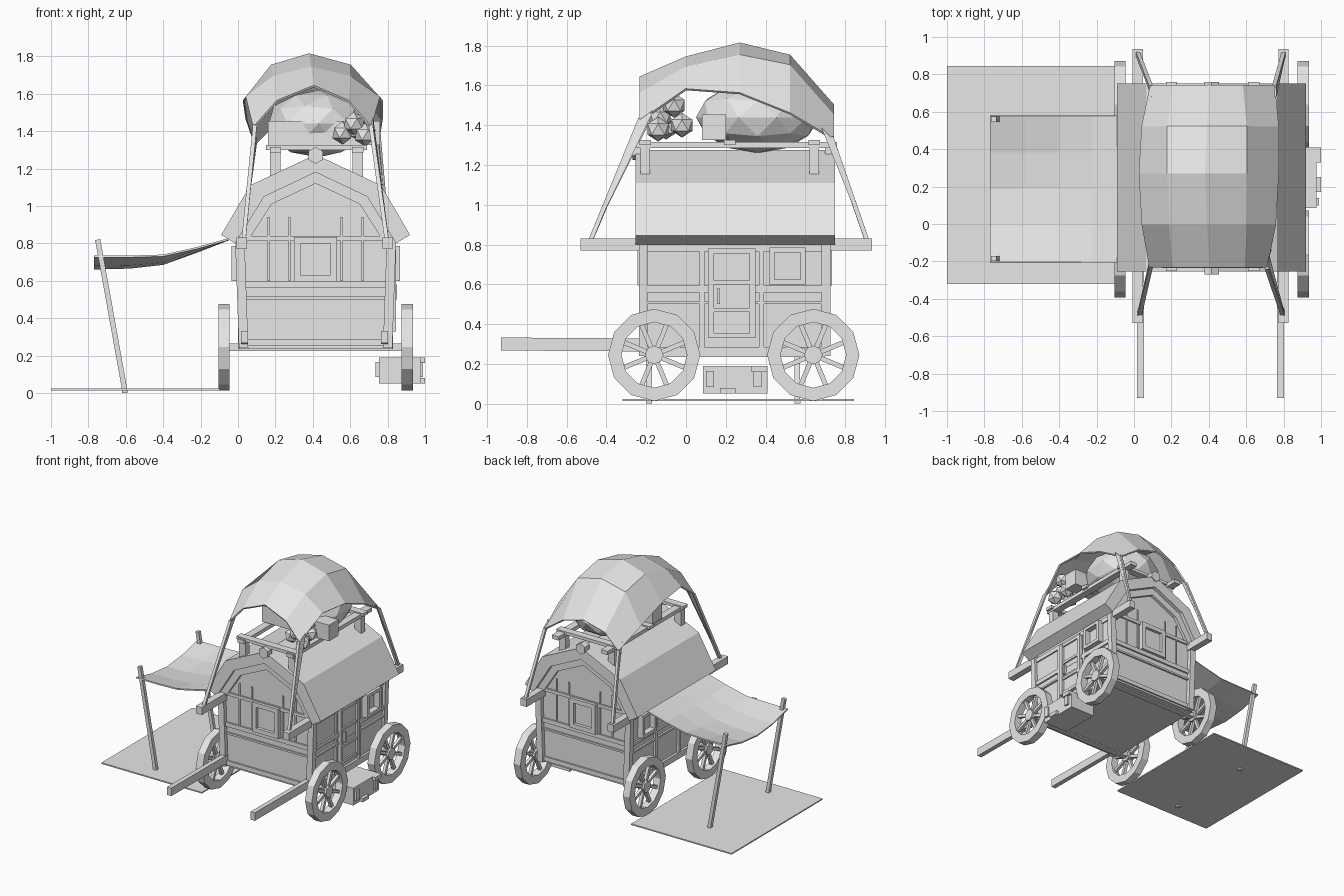
import bpy, bmesh, math
from mathutils import Vector

cube = bpy.data.objects.get("Cube")
if cube:
    bpy.data.objects.remove(cube, do_unlink=True)

GREY = bpy.data.materials.new("plain_grey")
GREY.use_nodes = True
GREY.diffuse_color = (0.8, 0.8, 0.8, 1)
GREY.node_tree.nodes["Principled BSDF"].inputs["Base Color"].default_value = (0.8, 0.8, 0.8, 1)


def finish(name, bm):
    bmesh.ops.recalc_face_normals(bm, faces=bm.faces)
    me = bpy.data.meshes.new(name)
    bm.to_mesh(me)
    bm.free()
    me.materials.append(GREY)
    ob = bpy.data.objects.new(name, me)
    bpy.context.scene.collection.objects.link(ob)
    return ob


def prism(name, loop, offset):
    """Extrude a closed loop of points along an offset vector."""
    bm = bmesh.new()
    face = bm.faces.new([bm.verts.new(p) for p in loop])
    out = bmesh.ops.extrude_face_region(bm, geom=[face], use_keep_orig=True)
    verts = [g for g in out["geom"] if isinstance(g, bmesh.types.BMVert)]
    bmesh.ops.translate(bm, verts=verts, vec=offset)
    return finish(name, bm)


def box(name, x, y, z):
    loop = [(x[0], y[0], z[0]), (x[1], y[0], z[0]), (x[1], y[1], z[0]), (x[0], y[1], z[0])]
    return prism(name, loop, (0, 0, z[1] - z[0]))


def beam(name, a, b, w, h):
    """Square bar from a to b."""
    a, b = Vector(a), Vector(b)
    d = (b - a).normalized()
    side = d.cross((0, 0, 1) if abs(d.z) < 0.8 else (0, 1, 0)).normalized()
    up = side.cross(d)
    loop = [a + side * w / 2 * i + up * h / 2 * j for i, j in ((-1, -1), (1, -1), (1, 1), (-1, 1))]
    return prism(name, loop, b - a)


def sheet(name, xs, ys, height, thick):
    """Faceted cloth over a grid; height(i, j) gives a point's position."""
    bm = bmesh.new()
    rows = [[bm.verts.new(height(i, j)) for i in range(xs)] for j in range(ys)]
    for j in range(ys - 1):
        for i in range(xs - 1):
            bm.faces.new((rows[j][i], rows[j][i + 1], rows[j + 1][i + 1], rows[j + 1][i]))
    ob = finish(name, bm)
    mod = ob.modifiers.new("thickness", "SOLIDIFY")
    mod.thickness = thick
    mod.offset = 0
    return ob


def ball(name, centre, size, detail=1):
    bm = bmesh.new()
    bmesh.ops.create_icosphere(bm, subdivisions=detail, radius=1)
    bmesh.ops.scale(bm, verts=bm.verts, vec=size)
    bmesh.ops.translate(bm, verts=bm.verts, vec=centre)
    return finish(name, bm)


MID = 0.415


def gable(half, y):
    """Mirror a half profile (outermost first, ridge last) about the ridge."""
    left = [(MID - dx, y, z) for dx, z in half]
    return left + [(2 * MID - px, y, z) for px, y, z in left[-2::-1]]


# Cabin and gambrel roof
EAVE = [(0.43, 0.80), (0.275, 1.05), (0, 1.18)]
prism("cabin", gable([(0.395, 0.25), (0.405, 0.8)] + EAVE[1:], -0.205), (0, 0.9, 0))
outer = gable([(0.505, 0.845), (0.35, 1.11), (0, 1.275)], -0.255)
prism("roof", outer + gable(EAVE, -0.255)[::-1], (0, 1.005, 0))
box("floor_frame", (0.0, 0.83), (-0.21, 0.7), (0.235, 0.262))

# Trim on both end walls
for end, y0, y1 in (("front", -0.23, -0.2), ("back", 0.69, 0.72)):
    inner = gable([(0.37, 0.80), (0.235, 1.01), (0, 1.12)], y0)
    prism(end + "_gable_trim", gable(EAVE, y0) + inner[::-1], (0, y1 - y0, 0))
    for z0, z1 in ((0.25, 0.285), (0.5, 0.515), (0.56, 0.595), (0.815, 0.84)):
        box(end + "_rail", (0.02, 0.81), (y0 + 0.008, y1 - 0.008), (z0, z1))
    for side in (-1, 1):
        beam(end + "_corner_post", (MID + 0.385 * side, (y0 + y1) / 2, 0.24),
             (MID + 0.405 * side, (y0 + y1) / 2, 0.81), 0.05, 0.045)
        for dx in (0.14, 0.25):
            x = MID + dx * side
            box(end + "_batten", (x - 0.006, x + 0.006), (y0 + 0.012, y1 - 0.012), (0.6, 0.94))
    # Square window with raised frame
    for x in ((0.3, 0.335), (0.495, 0.53)):
        box(end + "_window_side", x, (y0 - 0.015, y1 + 0.015), (0.6, 0.83))
    for z in ((0.595, 0.63), (0.8, 0.835)):
        box(end + "_window_bar", (0.3, 0.53), (y0 - 0.015, y1 + 0.015), z)
    box(end + "_window_pane", (0.335, 0.495), (y0 + 0.01, y1 - 0.01), (0.62, 0.81))
    yc = (y0 + y1) / 2 + (-0.025 if end == "front" else 0.025)
    hexagon = [(MID + 0.045 * math.sin(k * math.pi / 3), yc - 0.03,
                1.27 + 0.045 * math.cos(k * math.pi / 3)) for k in range(6)]
    prism(end + "_ridge_knob", hexagon, (0, 0.06, 0))

# Trim on the long walls
for side, name in ((1, "left"), (-1, "right")):
    def wall(d0, d1):
        return sorted((MID + side * d0, MID + side * d1))
    for z0, z1 in ((0.25, 0.285), (0.5, 0.515), (0.56, 0.595), (0.765, 0.8)):
        box(name + "_wall_rail", wall(0.39, 0.415), (-0.21, 0.7), (z0, z1))
    windows = [0.42] if side == 1 else [-0.1, 0.42]
    for y in windows:
        for y0, y1, z0, z1 in ((0, 0.025, 0.6, 0.785), (0.155, 0.18, 0.6, 0.785),
                               (0, 0.18, 0.6, 0.625), (0, 0.18, 0.76, 0.785)):
            box(name + "_window_frame", wall(0.39, 0.45), (y + y0, y + y1), (z0, z1))
    for y in (0.08, 0.38):
        box(name + "_wall_stud", wall(0.39, 0.415), (y - 0.012, y + 0.012), (0.26, 0.8))

# Door with frame, cross bars and handle
for y in ((0.11, 0.14), (0.32, 0.35)):
    box("door_post", (0.8, 0.845), y, (0.33, 0.78))
for z in ((0.33, 0.355), (0.46, 0.48), (0.6, 0.62), (0.755, 0.78)):
    box("door_bar", (0.8, 0.84), (0.12, 0.34), z)
box("door_panel", (0.8, 0.828), (0.13, 0.33), (0.34, 0.77))
box("door_handle", (0.82, 0.85), (0.155, 0.172), (0.5, 0.58))

# Long upper beams, shafts and axles
for x, sx in ((0.02, 0.035), (0.8, 0.783)):
    for a, b in ((-0.53, -0.2), (0.69, 0.935)):
        box("rope_bracket", (x - 0.027, x + 0.027), (a, b), (0.77, 0.83))
    beam("shaft", (sx, -0.93, 0.3), (sx, -0.15, 0.295), 0.038, 0.065)
for y in (-0.16, 0.64):
    box("axle", (-0.06, 0.89), (y - 0.025, y + 0.025), (0.225, 0.265))

# Twelve-sided spoked wheels
for x in (-0.105, 0.875):
    for y in (-0.16, 0.64):
        bm = bmesh.new()
        rings = []
        for dx, r in ((0, 0.232), (0.06, 0.232), (0.06, 0.165), (0, 0.165)):
            rings.append([bm.verts.new((x + dx, y + r * math.sin(k * math.pi / 6),
                                        0.245 + r * math.cos(k * math.pi / 6))) for k in range(12)])
        for q in range(4):
            for k in range(12):
                m, n = rings[q], rings[(q + 1) % 4]
                bm.faces.new((m[k], m[(k + 1) % 12], n[(k + 1) % 12], n[k]))
        finish("wheel_rim", bm)
        hub = [(x + 0.003, y + 0.047 * math.sin(k * math.pi / 4), 0.245 + 0.047 * math.cos(k * math.pi / 4))
               for k in range(8)]
        prism("wheel_hub", hub, (0.054, 0, 0))
        for k in range(8):
            t = (k + 0.5) * math.pi / 4
            beam("wheel_spoke", (x + 0.03, y + 0.03 * math.sin(t), 0.245 + 0.03 * math.cos(t)),
                 (x + 0.03, y + 0.175 * math.sin(t), 0.245 + 0.175 * math.cos(t)), 0.024, 0.024)

# Side chest
box("chest", (0.755, 0.975), (0.085, 0.41), (0.05, 0.19))
box("chest_clasp", (0.97, 1.0), (0.17, 0.25), (0.05, 0.08))
box("chest_corner", (0.97, 1.0), (0.33, 0.41), (0.16, 0.19))
for y in (0.12, 0.36):
    box("chest_strap", (0.735, 0.99), (y - 0.02, y + 0.02), (0.085, 0.165))

# Roof rack
for x in (0.2, 0.64):
    box("rack_side_rail", (x - 0.03, x + 0.03), (-0.25, 0.76), (1.285, 1.315))
    for y in (-0.205, 0.645):
        box("rack_post", (x - 0.028, x + 0.028), (y - 0.025, y + 0.025), (1.12, 1.29))
for y in (-0.205, 0.22, 0.645):
    box("rack_cross_rail", (0.15, 0.69), (y - 0.03, y + 0.03), (1.3, 1.325))

# Cargo: crate, sack and round bundles
box("crate", (0.16, 0.76), (0.08, 0.2), (1.325, 1.455))
ball("sack", (0.43, 0.36, 1.44), (0.28, 0.31, 0.18), 2)
for x, y, z in ((0.68, -0.14, 1.38), (0.66, -0.02, 1.4), (0.67, -0.06, 1.5),
                (0.56, -0.1, 1.39), (0.62, -0.13, 1.44)):
    ball("round_bundle", (x, y, z), (0.062, 0.062, 0.062))

# Domed canopy: columns across x, rows front to back
COL = [(0.085, 0.21, 0.405, 0.59, 0.71), (0.045, 0.19, 0.39, 0.6, 0.755),
       (0.03, 0.18, 0.38, 0.6, 0.77), (0.045, 0.18, 0.39, 0.6, 0.77), (0.09, 0.21, 0.4, 0.58, 0.75)]
ROW = [(-0.23, 1.42, 1.56, 1.64), (0.0, 1.58, 1.69, 1.74), (0.27, 1.56, 1.75, 1.81),
       (0.52, 1.46, 1.70, 1.75), (0.74, 1.33, 1.45, 1.5)]
sheet("canopy", 5, 5, lambda i, j: (COL[j][i], ROW[j][0], ROW[j][1 + min(i, 4 - i)]), 0.012)

# Canopy stays tied down to the brackets
for top, foot in (((0.09, -0.22, 1.43), (0.03, -0.48, 0.82)), ((0.71, -0.23, 1.43), (0.795, -0.48, 0.82)),
                  ((0.09, 0.73, 1.34), (0.02, 0.91, 0.82)), ((0.75, 0.73, 1.34), (0.8, 0.91, 0.82))):
    beam("canopy_stay", top, foot, 0.022, 0.022)
    inward = 0.07 if top[1] < 0 else -0.05
    t = Vector(top)
    prism("canopy_tail", [t + Vector((0, inward, 0.05)), t, Vector(foot)], (0.012, 0, 0))

# Side awning, its poles and the ground mat
AWN = [(-0.04, 0.825, 0.0), (-0.22, 0.775, 0.02), (-0.4, 0.735, 0.045), (-0.58, 0.73, 0.06), (-0.77, 0.73, 0.065)]
sheet("awning", 5, 5, lambda i, j: (AWN[i][0], -0.205 + 0.196 * j,
                                    AWN[i][1] - AWN[i][2] * math.sin(j * math.pi / 4)), 0.01)
for y in (-0.185, 0.56):
    beam("awning_pole", (-0.605, y, 0.012), (-0.75, y, 0.82), 0.028, 0.028)
box("ground_mat", (-1.0, -0.1), (-0.32, 0.845), (0.014, 0.024))
box("pole_foot", (-0.62, -0.59), (-0.2, -0.17), (0.0, 0.016))
box("pole_foot", (-0.62, -0.59), (0.545, 0.575), (0.0, 0.016))
